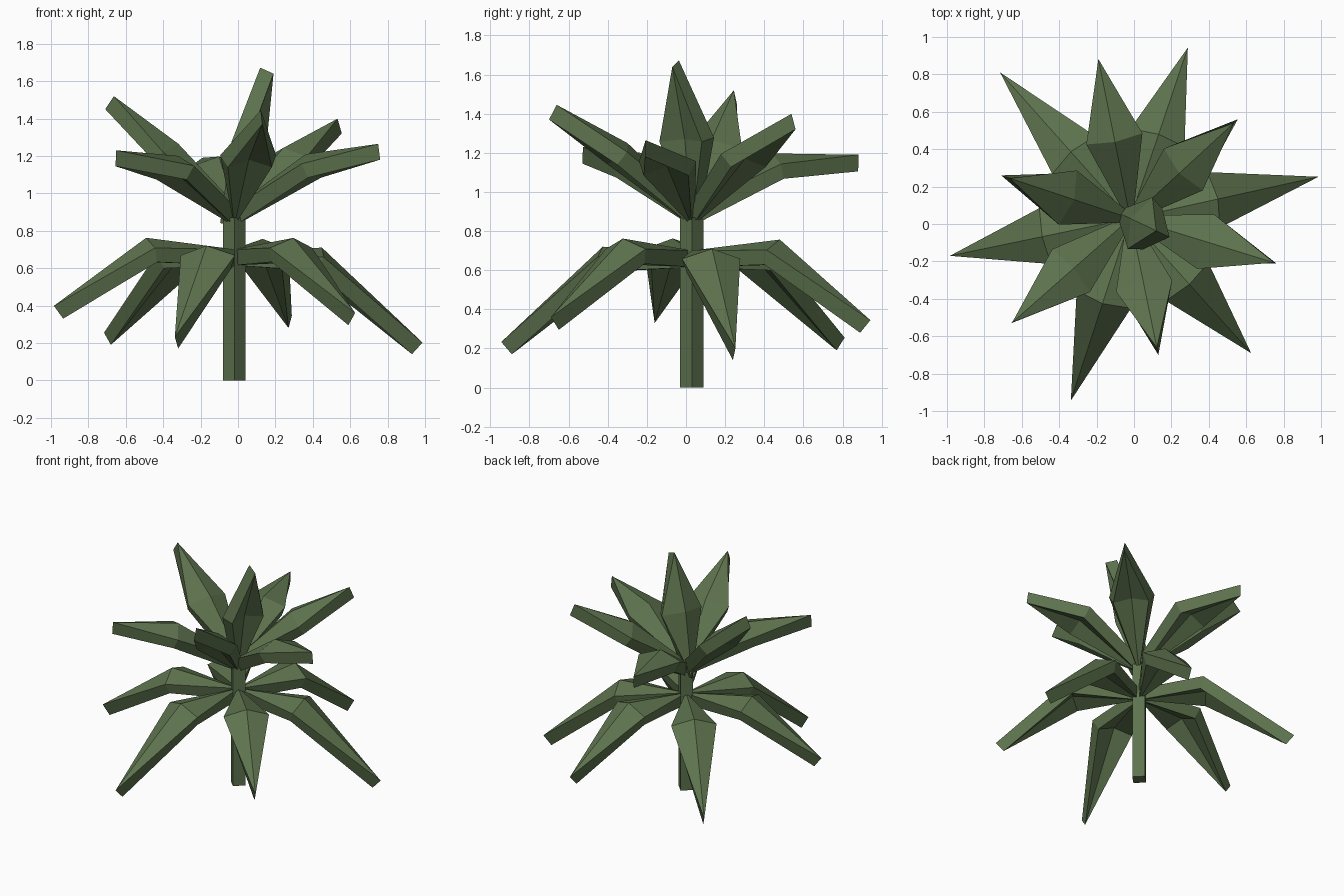
import bpy, bmesh
from mathutils import Vector

if "Cube" in bpy.data.objects:
    bpy.data.objects.remove(bpy.data.objects["Cube"])

CX, CY = -0.02, 0.03          # stem axis
HALF_W, RIDGE, THICK = 0.12, 0.05, 0.085

green = bpy.data.materials.new("leaf_green")
green.diffuse_color = (0.11, 0.17, 0.075, 1)
green.use_nodes = True
green.node_tree.nodes["Principled BSDF"].inputs["Base Color"].default_value = green.diffuse_color


def leaf(name, base_z, tip, mid_r, mid_z):
    """Bent kite with a raised midrib, thickened upward."""
    base = Vector((CX, CY, base_z))
    tip = Vector(tip)
    out = Vector((tip.x - CX, tip.y - CY, 0)).normalized()
    side = Vector((-out.y, out.x, 0))
    normal = (tip - base).normalized().cross(side)
    mid = base + out * mid_r
    mid.z = mid_z
    low = mid - normal * RIDGE
    bm = bmesh.new()
    b, l, c, r, t = [bm.verts.new(p) for p in
                     (base, low + side * HALF_W, mid, low - side * HALF_W, tip)]
    for f in ((b, c, l), (b, r, c), (l, c, t), (c, r, t)):
        bm.faces.new(f)
    me = bpy.data.meshes.new(name)
    bm.to_mesh(me)
    bm.free()
    me.materials.append(green)
    ob = bpy.data.objects.new(name, me)
    bpy.context.collection.objects.link(ob)
    m = ob.modifiers.new("thickness", 'SOLIDIFY')
    m.thickness = THICK
    m.offset = 1


# Four-sided stem
bpy.ops.mesh.primitive_cylinder_add(vertices=4, radius=0.06, depth=0.87,
                                    location=(CX, CY, 0.435))
stem = bpy.context.object
stem.name = "stem"
stem.data.materials.append(green)

# Drooping lower leaves: tip, bend distance, bend height
lower = [((0.93, 0.24, 0.14), 0.45, 0.63),
         ((0.59, -0.65, 0.295), 0.45, 0.68),
         ((-0.32, -0.89, 0.17), 0.45, 0.64),
         ((-0.935, -0.16, 0.33), 0.46, 0.68),
         ((-0.68, 0.77, 0.19), 0.45, 0.645),
         ((0.27, 0.89, 0.28), 0.45, 0.675)]
for i, (tip, r, z) in enumerate(lower):
    leaf(f"lower_leaf_{i + 1}", 0.615, tip, r, z)

# Rising upper leaves, the last one nearly upright
upper = [((-0.71, 0.26, 1.45), 0.37, 1.20),
         ((-0.19, 0.88, 1.105), 0.44, 1.115),
         ((0.555, 0.56, 1.32), 0.40, 1.17),
         ((0.76, -0.21, 1.18), 0.43, 1.13),
         ((0.13, -0.70, 1.37), 0.385, 1.18),
         ((-0.655, -0.53, 1.145), 0.43, 1.12),
         ((0.19, -0.07, 1.64), 0.085, 1.27)]
for i, (tip, r, z) in enumerate(upper):
    leaf(f"upper_leaf_{i + 1}", 0.825, tip, r, z)
